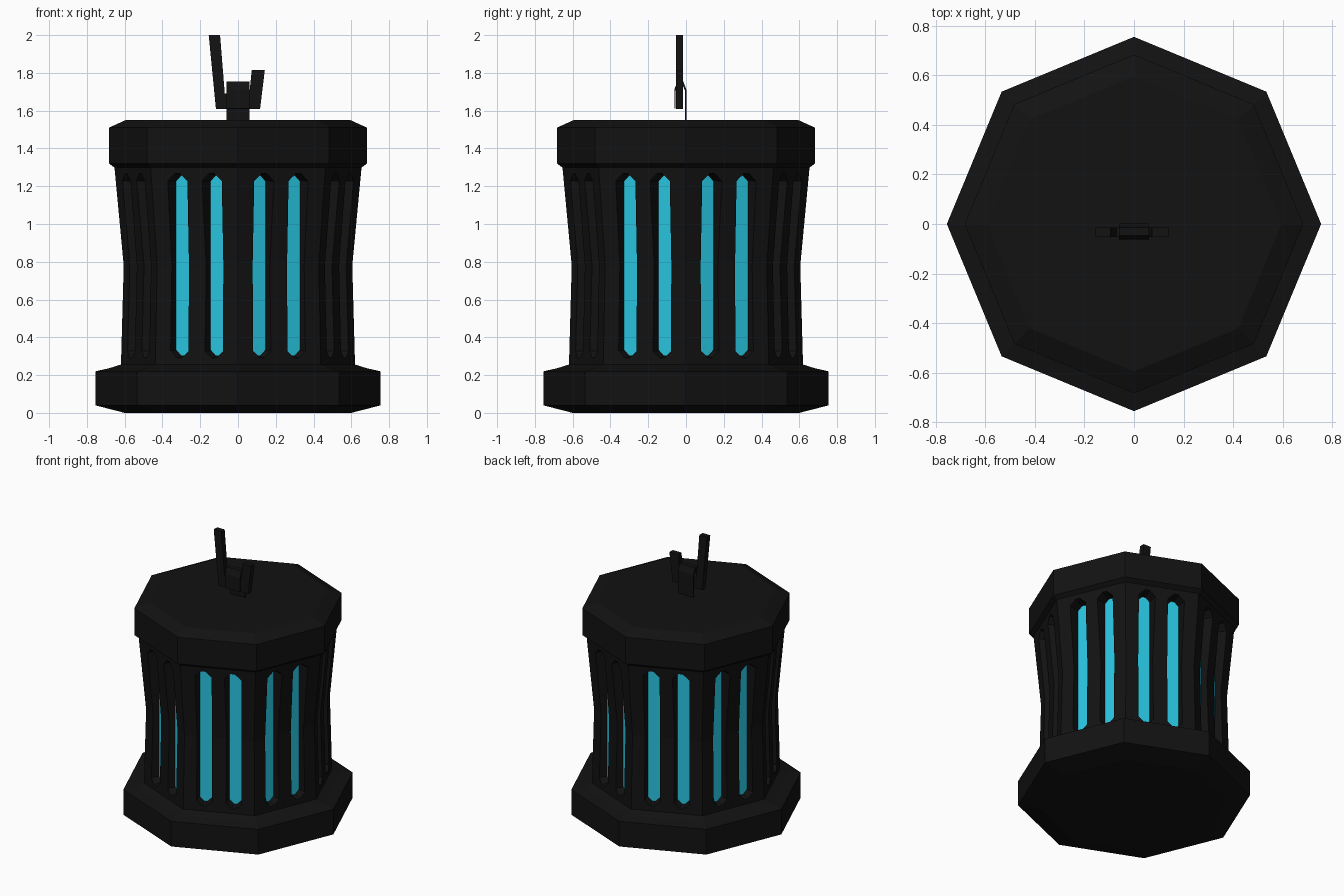
import bpy, bmesh, math
from mathutils import Vector, Matrix

if "Cube" in bpy.data.objects:
    bpy.data.objects.remove(bpy.data.objects["Cube"])


def material(name, rgb):
    m = bpy.data.materials.new(name)
    m.diffuse_color = (*rgb, 1)
    m.use_nodes = True
    m.node_tree.nodes["Principled BSDF"].inputs["Base Color"].default_value = m.diffuse_color
    return m


DARK = material("black_metal", (0.006, 0.006, 0.006))
GLOW = material("cyan_glow", (0.021, 0.55, 0.74))


def finish(bm, name, mat):
    bmesh.ops.recalc_face_normals(bm, faces=bm.faces)
    me = bpy.data.meshes.new(name)
    bm.to_mesh(me)
    bm.free()
    me.materials.append(mat)
    ob = bpy.data.objects.new(name, me)
    bpy.context.collection.objects.link(ob)
    return ob


def loft(bm, rings):
    """Closed solid through matching rings of points."""
    loops = [[bm.verts.new(p) for p in r] for r in rings]
    n = len(loops[0])
    for a, b in zip(loops, loops[1:]):
        for i in range(n):
            j = (i + 1) % n
            bm.faces.new((a[i], a[j], b[j], b[i]))
    bm.faces.new(loops[0][::-1])
    bm.faces.new(loops[-1])


def octagon(name, profile):
    bm = bmesh.new()
    loft(bm, [[(r * math.cos(k * math.pi / 4), r * math.sin(k * math.pi / 4), z)
               for k in range(8)] for r, z in profile])
    return finish(bm, name, DARK)


def slot_ring(dist, offset, w, z0, z1, tip, rot):
    """Long pointed slot outline lying on a plane at distance dist."""
    h, t = w / 2, w * 0.13
    pts = [(-h, z0 + tip), (-t, z0), (t, z0), (h, z0 + tip),
           (h, z1 - tip), (t, z1), (-t, z1), (-h, z1 - tip)]
    return [rot @ Vector((dist, offset + y, z)) for y, z in pts]


def plate(name, pts, y0, y1):
    """Front-view outline (x, z) given thickness along y."""
    bm = bmesh.new()
    loft(bm, [[(x, y, z) for x, z in pts] for y in (y0, y1)])
    return finish(bm, name, DARK)


# Octagonal base, waisted body and cap
octagon("base", [(0.60, 0), (0.755, 0.04), (0.755, 0.22), (0.68, 0.237), (0.60, 0.262)])
body = octagon("body", [(0.62, 0.24), (0.605, 0.78), (0.655, 1.31)])
octagon("cap", [(0.635, 1.285), (0.683, 1.32), (0.683, 1.51), (0.595, 1.55)])

# Two recessed slots per side, each with a glowing pane at the bottom
cuts, panes = bmesh.new(), bmesh.new()
for k in range(8):
    rot = Matrix.Rotation(math.radians(22.5 + 45 * k), 3, 'Z')
    for off in (-0.0985, 0.0985):
        loft(cuts, [slot_ring(0.515, off, 0.082, 0.30, 1.26, 0.03, rot),
                    slot_ring(0.70, off, 0.15, 0.27, 1.275, 0.05, rot)])
        loft(panes, [slot_ring(0.508, off, 0.080, 0.303, 1.257, 0.03, rot),
                     slot_ring(0.520, off, 0.080, 0.303, 1.257, 0.03, rot)])
finish(panes, "glow_panes", GLOW)
cutter = finish(cuts, "slot_cutter", DARK)
cutter.hide_render = True
mod = body.modifiers.new("slots", 'BOOLEAN')
mod.object, mod.operation, mod.solver = cutter, 'DIFFERENCE', 'EXACT'
bpy.context.view_layer.objects.active = body
bpy.ops.object.modifier_apply(modifier=mod.name)
bpy.data.objects.remove(cutter)

# Broken U-shaped handle with one long and one short arm
plate("handle", [(-0.117, 1.61), (0.117, 1.61), (0.142, 1.815), (0.073, 1.815),
                 (0.06, 1.69), (-0.07, 1.69), (-0.095, 2.0), (-0.155, 2.0)],
      -0.053, -0.015)

# Thin strap folded over the handle and fixed to the cap
strap = [(0.002, 1.54), (0.002, 1.71), (-0.014, 1.755), (-0.046, 1.755),
         (-0.062, 1.71), (-0.062, 1.612), (-0.055, 1.612), (-0.055, 1.705),
         (-0.043, 1.735), (-0.017, 1.735), (-0.005, 1.705), (-0.005, 1.54)]
bm = bmesh.new()
loft(bm, [[(x, y, z) for y, z in strap] for x in (-0.06, 0.06)])
finish(bm, "handle_strap", DARK)
